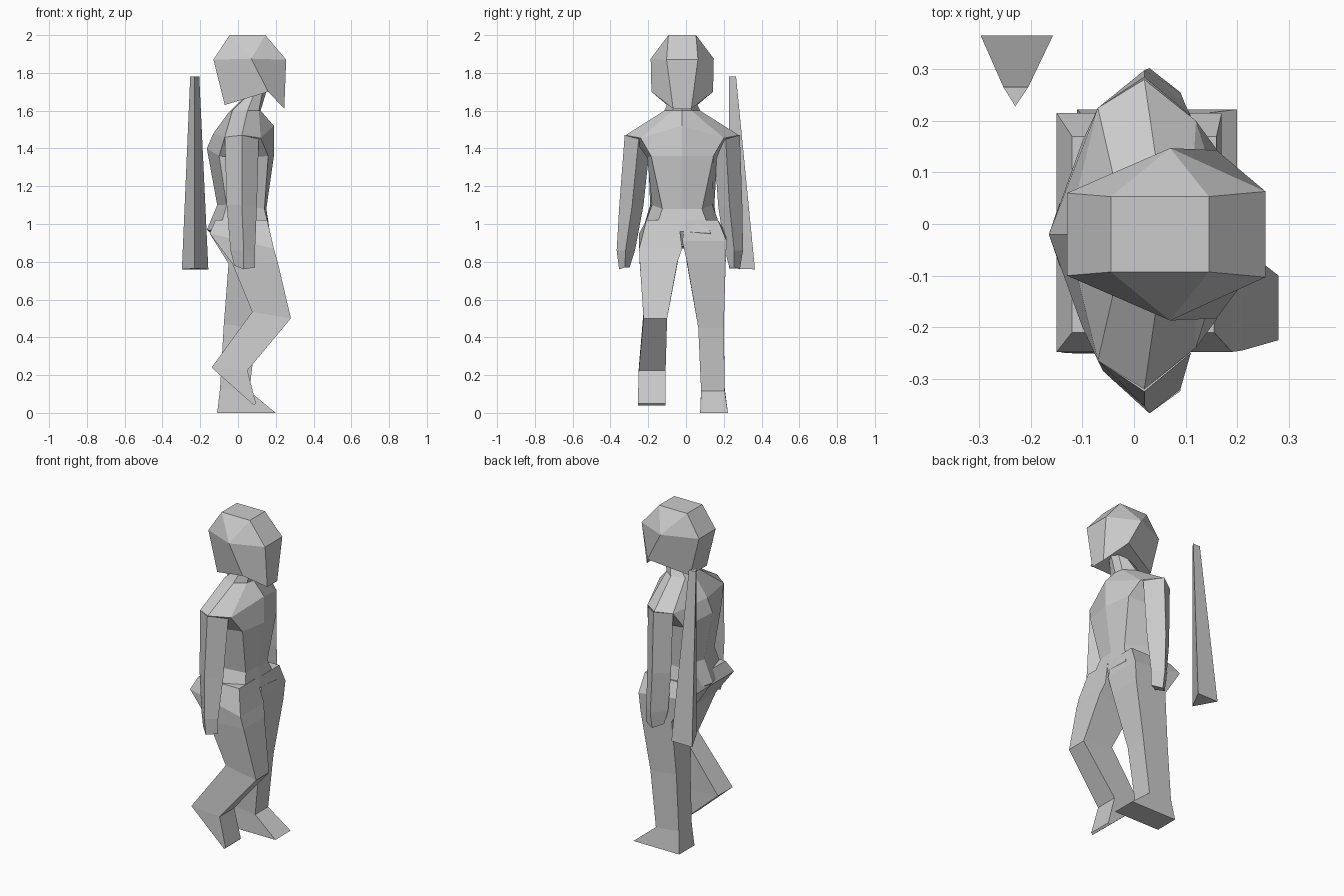
import bpy, bmesh

CY = -0.02  # body symmetry plane


def make(name, rings):
    """Loft closed rings of 3D points into a capped flat-shaded object."""
    bm = bmesh.new()
    vs = [[bm.verts.new(p) for p in r] for r in rings]
    n = len(vs[0])
    for a, b in zip(vs, vs[1:]):
        for i in range(n):
            j = (i + 1) % n
            bm.faces.new((a[i], a[j], b[j], b[i]))
    bm.faces.new(vs[0][::-1])
    bm.faces.new(vs[-1])
    bmesh.ops.recalc_face_normals(bm, faces=bm.faces)
    me = bpy.data.meshes.new(name)
    bm.to_mesh(me)
    bm.free()
    ob = bpy.data.objects.new(name, me)
    bpy.context.collection.objects.link(ob)
    return ob


def sym(half):
    """Mirror a front-to-back half ring; centre points (y = 0) are kept once."""
    right = [(x, CY + y, z) for x, y, z in half]
    left = [(x, CY - y, z) for x, y, z in reversed(half) if y > 0]
    return right + left


# Head: crown, wide hexagon, lower edge with pointed chin
def build_head():
    bm = bmesh.new()
    ring = lambda pts: [bm.verts.new(p) for p in sym(pts)]
    top = ring([(.145, .073, 2), (-.045, .073, 2)])
    mid = ring([(.255, .083, 1.87), (.07, .167, 1.875), (-.13, .08, 1.87)])
    low = ring([(.245, .048, 1.61), (.16, .163, 1.70), (-.07, .08, 1.63)])
    bm.faces.new(top)
    for i in range(6):
        j = (i + 1) % 6
        bm.faces.new((mid[i], mid[j], low[j], low[i]))
    for a, s, b in ((0, 1, 2), (3, 4, 5)):
        ta, tb = (top[0], top[1]) if a == 0 else (top[2], top[3])
        for f in ((ta, tb, mid[s]), (ta, mid[a], mid[s]), (tb, mid[s], mid[b])):
            bm.faces.new(f)
    bm.faces.new((top[1], top[2], mid[3], mid[2]))
    bm.faces.new((top[3], top[0], mid[0], mid[5]))
    bm.faces.new((low[0], low[1], low[4], low[5]))
    bm.faces.new((low[1], low[2], low[3], low[4]))
    bmesh.ops.recalc_face_normals(bm, faces=bm.faces)
    me = bpy.data.meshes.new("head")
    bm.to_mesh(me)
    bm.free()
    bpy.context.collection.objects.link(bpy.data.objects.new("head", me))


build_head()

# Neck, shoulders, chest, waist and pelvis in one loft
make("torso", [sym(r) for r in (
    [(.15, 0, 1.70), (.13, .04, 1.70), (.09, .05, 1.70), (.05, .04, 1.68), (.02, 0, 1.66)],
    [(.12, 0, 1.60), (.11, .05, 1.60), (.05, .095, 1.60), (-.03, .07, 1.60), (-.05, 0, 1.59)],
    [(.19, 0, 1.52), (.12, .22, 1.455), (.02, .30, 1.47), (-.07, .245, 1.46), (-.13, 0, 1.48)],
    [(.19, 0, 1.36), (.16, .165, 1.36), (.02, .185, 1.35), (-.10, .18, 1.36), (-.165, 0, 1.40)],
    [(.15, 0, 1.08), (.14, .105, 1.08), (.02, .16, 1.10), (-.06, .17, 1.10), (-.11, 0, 1.10)],
    [(.165, 0, .96), (.17, .15, .95), (.03, .215, .95), (-.10, .19, .96), (-.165, 0, .97)],
    [(.13, 0, .88), (.12, .06, .88), (.04, .08, .87), (-.04, .06, .87), (-.07, 0, .88)],
)])

# Arms: the same four-sided loft mirrored, one splayed slightly further out
ARM = [
    [(-.07, .245, 1.46), (.02, .305, 1.47), (.11, .23, 1.45), (.02, .17, 1.40)],
    [(-.06, .25, 1.10), (.02, .318, 1.10), (.10, .25, 1.10), (.02, .19, 1.10)],
    [(-.04, .25, .86), (.03, .322, .86), (.09, .275, .86), (.03, .225, .86)],
    [(-.02, .26, .78), (.03, .305, .76), (.09, .275, .77), (.04, .25, .77)],
]
for name, side, splay in (("right_arm", -1, .025), ("left_arm", 1, 0)):
    make(name, [[(x, CY + side * (y + splay * (1.46 - z) / .6), z) for x, y, z in r]
                for r in ARM])


# Legs: rows of front x, front z, back x, back z, inner y, outer y
def leg(name, rows):
    make(name, [[(fx, yi, fz), (fx, yo, fz), (bx, yo, bz), (bx, yi, bz)]
                for fx, fz, bx, bz, yi, yo in rows])


leg("standing_leg", [
    (.16, 1.02, -.12, 1.02, 0, .17),
    (.17, .91, -.15, .95, -.02, .215),
    (.16, .80, -.05, .79, .005, .21),
    (.10, .45, -.075, .47, .065, .20),
    (.06, .115, -.095, .13, .08, .205),
    (.20, 0, -.11, 0, .075, .222),
])
leg("stepping_leg", [
    (.155, 1.02, -.12, 1.02, -.04, -.21),
    (.19, .87, -.15, .95, -.02, -.248),
    (.21, .80, -.03, .79, -.045, -.245),
    (.28, .50, .075, .535, -.10, -.225),
    (.05, .225, -.14, .24, -.108, -.25),
    (.095, .05, .085, .04, -.108, -.255),
])

# Tapered three-sided blade hanging behind the body
make("blade", [
    [(-.297, .365, .76), (-.157, .365, .76), (-.23, .228, .765)],
    [(-.253, .265, 1.78), (-.205, .265, 1.78), (-.23, .228, 1.78)],
])
